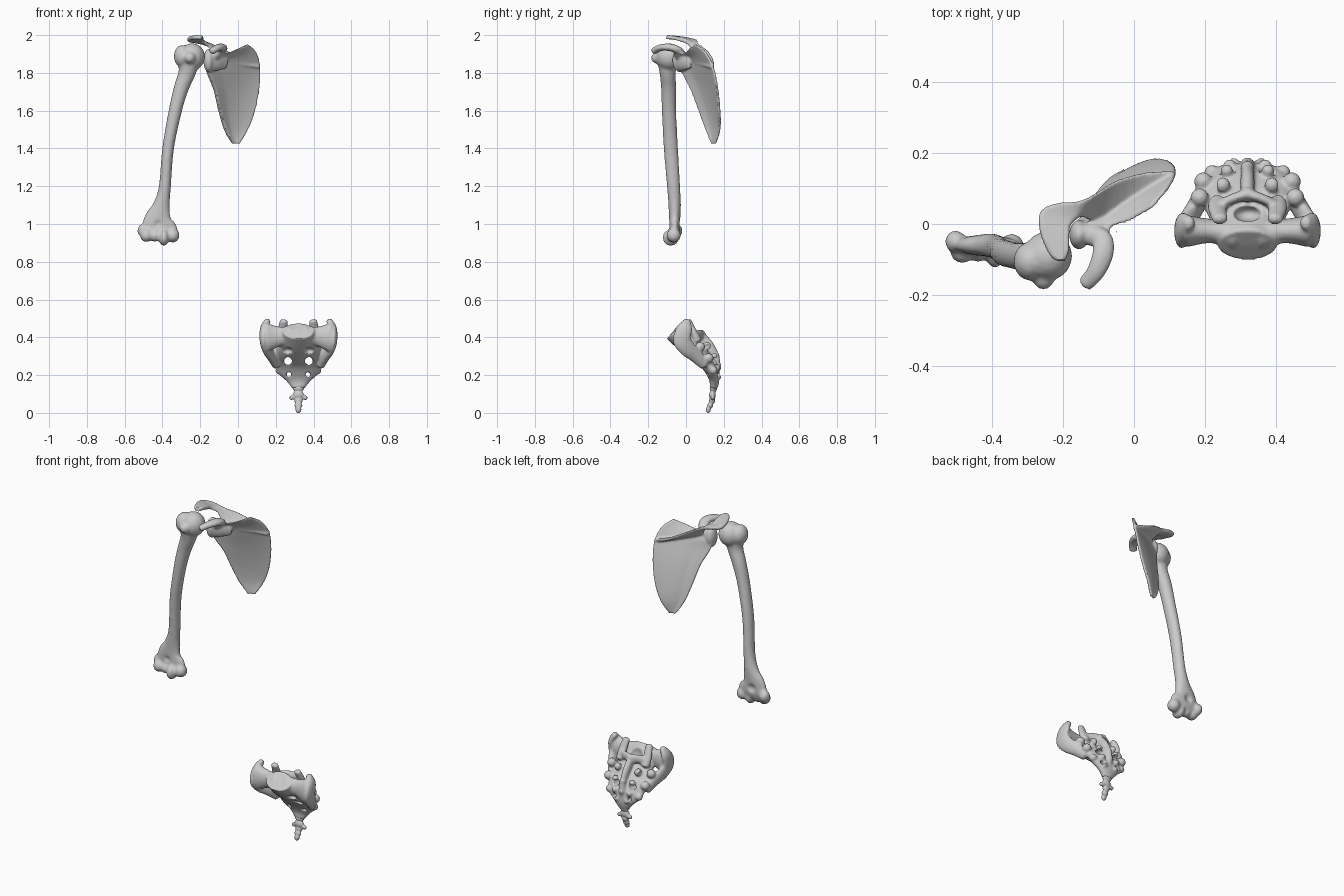
import bpy, bmesh, math
from mathutils import Vector, Matrix


def spline(pts, k=5):
    """Catmull-Rom resampling of number tuples of any length."""
    out = []
    for i in range(len(pts) - 1):
        p0, p1 = pts[max(i - 1, 0)], pts[i]
        p2, p3 = pts[i + 1], pts[min(i + 2, len(pts) - 1)]
        for s in range(k):
            t = s / k
            out.append([0.5 * (2 * b + (c - a) * t + (2 * a - 5 * b + 4 * c - d) * t * t
                               + (3 * b - a - 3 * c + d) * t ** 3)
                        for a, b, c, d in zip(p0, p1, p2, p3)])
    out.append(list(pts[-1]))
    return out


def loft(bm, rings, poles=None):
    vs = [[bm.verts.new(p) for p in r] for r in rings]
    n = len(vs[0])
    for a, b in zip(vs, vs[1:]):
        for j in range(n):
            bm.faces.new((a[j], a[(j + 1) % n], b[(j + 1) % n], b[j]))
    for idx, ring in enumerate((vs[0], vs[-1])):
        if poles:
            p = bm.verts.new(poles[idx])
            for j in range(n):
                bm.faces.new((ring[j], ring[(j + 1) % n], p))
        else:
            bm.faces.new(ring)


def tube(bm, pts, side=(1, 0, 0), dome=0.6, n=20):
    """Elliptical tube; each point is x, y, z, radius along side, other radius."""
    pts = spline(pts)
    cs = [Vector(p[:3]) for p in pts]
    rings, tans = [], []
    for i, p in enumerate(pts):
        t = (cs[min(i + 1, len(cs) - 1)] - cs[max(i - 1, 0)]).normalized()
        a = Vector(side)
        a = (a - t * a.dot(t)).normalized()
        b = t.cross(a)
        tans.append(t)
        rings.append([cs[i] + a * p[3] * math.cos(w) + b * p[4] * math.sin(w)
                      for w in (2 * math.pi * j / n for j in range(n))])
    loft(bm, rings, (cs[0] - tans[0] * dome * min(pts[0][3:]),
                     cs[-1] + tans[-1] * dome * min(pts[-1][3:])))


def ball(bm, c, r):
    r = (r, r, r) if isinstance(r, (int, float)) else r
    m = Matrix.Translation(c) @ Matrix.Diagonal((*r, 1))
    bmesh.ops.create_uvsphere(bm, u_segments=20, v_segments=12, radius=1, matrix=m)


def to_object(name, bm):
    bmesh.ops.recalc_face_normals(bm, faces=bm.faces)
    me = bpy.data.meshes.new(name)
    bm.to_mesh(me)
    bm.free()
    ob = bpy.data.objects.new(name, me)
    bpy.context.collection.objects.link(ob)
    return ob


def bone(name, bm, voxel, cut=None, smooth=4):
    """Fuse overlapping pieces into one organic skin, optionally carving hollows."""
    ob = to_object(name, bm)

    def remesh():
        m = ob.modifiers.new("fuse", 'REMESH')
        m.mode = 'VOXEL'
        m.voxel_size = voxel
    remesh()
    cutter = None
    if cut:
        cutter = to_object(name + "_cutter", cut)
        cutter.hide_render = True
        m = ob.modifiers.new("carve", 'BOOLEAN')
        m.operation = 'DIFFERENCE'
        m.solver = 'EXACT'
        m.object = cutter
        remesh()
    m = ob.modifiers.new("soften", 'SMOOTH')
    m.factor = 0.5
    m.iterations = smooth
    bpy.context.view_layer.update()
    dg = bpy.context.evaluated_depsgraph_get()
    me = bpy.data.meshes.new_from_object(ob.evaluated_get(dg))
    ob.modifiers.clear()
    ob.data = me
    for p in me.polygons:
        p.use_smooth = True
    if cutter:
        bpy.data.objects.remove(cutter)


# Humerus: shaft, head with tubercles, condyles
bm = bmesh.new()
tube(bm, [(-.26, -.10, 1.87, .06, .055), (-.27, -.097, 1.80, .046, .043),
          (-.30, -.092, 1.72, .04, .04), (-.332, -.09, 1.6, .035, .038),
          (-.37, -.08, 1.4, .031, .038), (-.387, -.066, 1.2, .032, .035),
          (-.405, -.06, 1.1, .045, .033), (-.423, -.06, 1.03, .074, .03),
          (-.42, -.06, .975, .10, .028), (-.42, -.065, .945, .09, .026)], dome=.2)
ball(bm, (-.243, -.09, 1.885), (.069, .07, .072))
ball(bm, (-.293, -.105, 1.888), (.047, .055, .06))
ball(bm, (-.255, -.155, 1.88), .03)
for c, r in (((-.503, -.05, .965), (.03, .032, .035)), ((-.485, -.075, .94), (.034, .036, .036)),
             ((-.44, -.075, .938), (.03, .032, .032)), ((-.392, -.08, .928), (.028, .044, .044)),
             ((-.345, -.065, .94), (.036, .038, .038))):
    ball(bm, c, r)
cut = bmesh.new()
ball(cut, (-.425, -.018, 1.0), (.035, .026, .032))
ball(cut, (-.425, -.102, 1.0), (.03, .022, .025))
bone("humerus", bm, .007, cut)

# Scapula blade: rows of lateral and medial border points, plus backward bow
bm = bmesh.new()
rows = [(-.03, .143, 1.425, .01, .155, 1.425, 0), (-.07, .112, 1.50, .052, .178, 1.50, .008),
        (-.10, .077, 1.60, .09, .178, 1.60, .014), (-.125, .035, 1.71, .112, .166, 1.72, .014),
        (-.16, -.01, 1.80, .117, .147, 1.82, .008), (-.165, -.02, 1.86, .108, .122, 1.88, 0),
        (-.10, -.025, 1.895, .085, .09, 1.925, 0), (-.05, -.012, 1.905, .05, .05, 1.952, 0)]
rings = []
for r in spline(rows, 4):
    L, M = Vector(r[:3]), Vector(r[3:6])
    nrm = Vector((L.y - M.y, M.x - L.x, 0)).normalized()
    front, back = [], []
    for j in range(13):
        t = j / 12
        mid = L.lerp(M, t) + nrm * r[6] * 4 * t * (1 - t)
        th = .007 + .009 * max(0, 1 - t * 4)
        front.append(mid - nrm * th)
        back.append(mid + nrm * th)
    rings.append(front + back[::-1])
loft(bm, rings)

# Scapular spine and acromion: root edge and crest edge stations
stations = [(.11, .125, 1.835, .117, .145, 1.838), (.03, .085, 1.85, .03, .14, 1.865),
            (-.05, .04, 1.865, -.05, .118, 1.905), (-.11, .01, 1.885, -.11, .082, 1.935),
            (-.15, .02, 1.94, -.155, .06, 1.952), (-.168, .008, 1.957, -.215, .055, 1.966),
            (-.18, -.005, 1.967, -.26, .033, 1.972), (-.183, -.04, 1.98, -.262, -.02, 1.982),
            (-.185, -.08, 1.988, -.238, -.08, 1.988), (-.195, -.103, 1.99, -.218, -.103, 1.99)]
rings = []
for s in spline(stations, 4):
    a, b = Vector(s[:3]), Vector(s[3:])
    up = Vector((0, .002, .01))
    tip = b + (b - a).normalized() * .006
    rings.append([a - up, b - up * 1.1, tip, b + up * 1.1, a + up])
loft(bm, rings)

# Glenoid neck, socket and coracoid hook
ball(bm, (-.155, -.03, 1.865), (.028, .042, .062))
tube(bm, [(-.155, -.03, 1.865, .06, .035), (-.11, -.012, 1.86, .05, .024),
          (-.06, .02, 1.85, .03, .01)], side=(0, 0, 1))
tube(bm, [(-.125, -.03, 1.89, .028, .03), (-.09, -.045, 1.92, .022, .03),
          (-.088, -.085, 1.935, .02, .03), (-.108, -.135, 1.933, .018, .026),
          (-.138, -.17, 1.915, .018, .022)], side=(0, 0, 1))
cut = bmesh.new()
ball(cut, (-.243, -.09, 1.88), (.078, .078, .08))
bone("scapula", bm, .005, cut, smooth=3)

# Sacrum body following the sacral curve
CX = .32
bm = bmesh.new()
tube(bm, [(CX, -.06, .435, .083, .06), (CX, 0, .375, .10, .056), (CX, .06, .32, .125, .05),
          (CX, .11, .27, .122, .042), (CX, .14, .215, .112, .034),
          (CX, .15, .17, .065, .026), (CX, .145, .13, .033, .02)], dome=.05, n=28)
for s in (-1, 1):
    def X(pts):
        return [(CX + s * p[0], *p[1:]) for p in pts]
    # wing and ear-shaped side plate
    tube(bm, X([(.03, -.03, .41, .05, .045), (.10, -.02, .405, .052, .034),
                (.17, -.02, .40, .08, .045)]), side=(0, 0, 1))
    tube(bm, X([(.16, .005, .49, .016, .018), (.182, -.004, .45, .02, .038),
                (.186, -.022, .39, .02, .048), (.172, .005, .345, .022, .045),
                (.145, .05, .305, .024, .038), (.118, .10, .255, .022, .03)]))
    # upper articular process and lamina
    tube(bm, X([(.085, .06, .38, .026, .025), (.085, .04, .43, .026, .018),
                (.077, .012, .488, .022, .016)]))
    tube(bm, X([(.085, .05, .40, .028, .016), (.045, .07, .415, .025, .014),
                (0, .085, .41, .03, .016)]), side=(0, 0, 1))
    # crest bumps beside the midline and at the sides
    for c, r in (((.135, .075, .35), .026), ((.125, .12, .29), .026), ((.10, .145, .225), .022),
                 ((.07, .11, .355), .022), ((.058, .15, .30), .018), ((.05, .165, .24), .018),
                 ((.038, .172, .19), .015)):
        ball(bm, (CX + s * c[0], c[1], c[2]), r)
# median crest
tube(bm, [(CX, .075, .42, .018, .018), (CX, .115, .36, .02, .03),
          (CX, .15, .30, .018, .025), (CX, .163, .245, .02, .02), (CX, .16, .20, .014, .014)])
for y, z in ((.085, .415), (.128, .355), (.158, .30), (.168, .245)):
    ball(bm, (CX, y, z), (.02, .02, .022))

# Foramina: through holes, front pits, back pits, canal
cut = bmesh.new()
for s in (-1, 1):
    for off, z, r in ((.055, .275, .021), (.05, .203, .013)):
        m = Matrix.Translation((CX + s * off, .1, z)) @ Matrix.Rotation(math.pi / 2, 4, 'X')
        bmesh.ops.create_cone(cut, cap_ends=True, segments=16, radius1=r, radius2=r,
                              depth=.4, matrix=m)
    ball(cut, (CX + s * .06, -.03, .328), (.028, .045, .02))
    ball(cut, (CX + s * .095, .115, .35), (.016, .03, .018))
ball(cut, (CX, .03, .425), (.04, .024, .05))
bone("sacrum", bm, .005, cut)

# Coccyx: tapering chain of small vertebrae
bm = bmesh.new()
for y, z, rx, ry, rz in ((.145, .13, .03, .02, .02), (.14, .095, .03, .018, .024),
                         (.138, .065, .022, .016, .02), (.128, .04, .021, .015, .018),
                         (.118, .018, .016, .013, .019)):
    ball(bm, (CX, y, z), (rx, ry, rz))
for s in (-1, 1):
    tube(bm, [(CX, .142, .092, .014, .012), (CX + s * .025, .142, .084, .013, .011),
              (CX + s * .043, .14, .078, .011, .01)], side=(0, 0, 1))
bone("coccyx", bm, .004, smooth=2)
